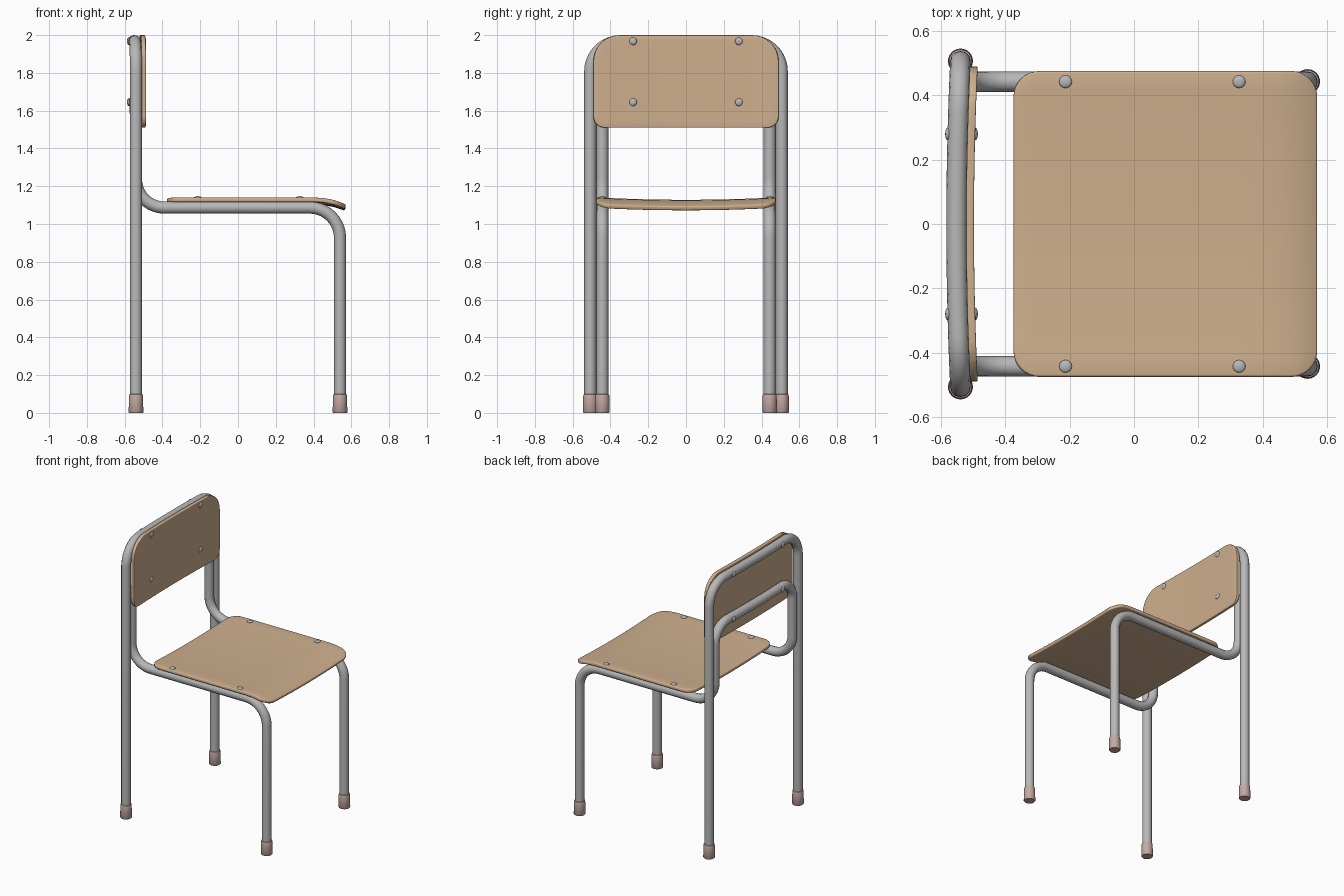
import bpy, bmesh, math
from mathutils import Vector, Matrix

if "Cube" in bpy.data.objects:
    bpy.data.objects.remove(bpy.data.objects["Cube"])

TUBE_R = 0.032
BOW = 0.012


def material(name, color):
    m = bpy.data.materials.new(name)
    m.diffuse_color = (*color, 1)
    m.use_nodes = True
    m.node_tree.nodes["Principled BSDF"].inputs["Base Color"].default_value = m.diffuse_color
    return m


wood = material("wood", (0.62, 0.43, 0.27))
rubber = material("rubber", (0.56, 0.40, 0.37))
steel = material("steel", (0.48, 0.48, 0.48))


def finish(name, mesh, mat, smooth=True):
    ob = bpy.data.objects.new(name, mesh)
    bpy.context.collection.objects.link(ob)
    mesh.materials.clear()
    mesh.materials.append(mat)
    for p in mesh.polygons:
        p.use_smooth = smooth
    return ob


def smooth_by_angle(ob, deg=40):
    bpy.ops.object.select_all(action='DESELECT')
    ob.select_set(True)
    bpy.context.view_layer.objects.active = ob
    bpy.ops.object.shade_smooth_by_angle(angle=math.radians(deg))


def bow(y, half):
    # backward bow of the back rest and its cross bars
    return -BOW * max(0, 1 - (y / half) ** 2)


def fillet(corners, radii, steps=10):
    # right-angle polyline with rounded corners
    pts = [corners[0]]
    for a, b, c, r in zip(corners, corners[1:], corners[2:], radii):
        u, v = (a - b).normalized(), (c - b).normalized()
        for i in range(steps + 1):
            t = math.pi / 2 * i / steps
            pts.append(b + u * r * (1 - math.sin(t)) + v * r * (1 - math.cos(t)))
    return pts + [corners[-1]]


def tube(name, half_corners, radii, bar_half):
    # half path on +y, mirrored to -y, with a bowed cross bar
    end = half_corners[-1]
    half = fillet([Vector(p) for p in half_corners] + [Vector((end[0], 0, end[2]))], radii)
    y0 = half[-2].y
    half = half[:-1] + [Vector((end[0], y0 * (1 - i / 6), end[2])) for i in range(1, 7)]
    pts = half + [Vector((p.x, -p.y, p.z)) for p in reversed(half[:-1])]
    cu = bpy.data.curves.new(name, 'CURVE')
    cu.dimensions = '3D'
    cu.bevel_depth = TUBE_R
    cu.bevel_resolution = 4
    cu.use_fill_caps = True
    sp = cu.splines.new('POLY')
    sp.points.add(len(pts) - 1)
    for q, p in zip(sp.points, pts):
        q.co = (p.x + bow(p.y, bar_half), p.y, p.z, 1)
    tmp = bpy.data.objects.new(name + "_curve", cu)
    mesh = bpy.data.meshes.new_from_object(tmp)
    bpy.data.objects.remove(tmp)
    smooth_by_angle(finish(name, mesh, steel))


def board(name, u0, u1, v0, v1, radii, shape, thick):
    # rounded outline, sliced into strips, bent by shape(u, v) and thickened
    bm = bmesh.new()
    verts = []
    for k, (cu, cv, su, sv) in enumerate([(u1, v1, 1, 1), (u0, v1, -1, 1), (u0, v0, -1, -1), (u1, v0, 1, -1)]):
        r = radii[k]
        for i in range(9):
            a = math.pi / 2 * (k + i / 8)
            verts.append(bm.verts.new((cu - su * r + r * math.cos(a), cv - sv * r + r * math.sin(a), 0)))
    bm.faces.new(verts)
    for axis, lo, hi in ((0, u0, u1), (1, v0, v1)):
        for i in range(1, 16):
            co, no = Vector((0, 0, 0)), Vector((0, 0, 0))
            co[axis], no[axis] = lo + (hi - lo) * i / 16, 1
            bmesh.ops.bisect_plane(bm, geom=bm.verts[:] + bm.edges[:] + bm.faces[:], plane_co=co, plane_no=no)
    bmesh.ops.remove_doubles(bm, verts=bm.verts, dist=0.0005)
    for v in bm.verts:
        v.co = shape(v.co.x, v.co.y)
    mesh = bpy.data.meshes.new(name)
    bm.to_mesh(mesh)
    bm.free()
    ob = finish(name, mesh, wood)
    so = ob.modifiers.new("thickness", 'SOLIDIFY')
    so.thickness = thick
    so.offset = -1
    be = ob.modifiers.new("rounded_edge", 'BEVEL')
    be.width = 0.007
    be.segments = 3
    be.limit_method = 'ANGLE'
    be.angle_limit = math.radians(50)
    smooth_by_angle(ob)


def rivet(name, loc, axis):
    # flattened dome head
    bm = bmesh.new()
    bmesh.ops.create_uvsphere(bm, u_segments=16, v_segments=10, radius=0.02)
    scale = [1, 1, 1]
    scale[axis] = 0.42
    bmesh.ops.transform(bm, verts=bm.verts, matrix=Matrix.Translation(loc) @ Matrix.Diagonal((*scale, 1)))
    mesh = bpy.data.meshes.new(name)
    bm.to_mesh(mesh)
    bm.free()
    finish(name, mesh, steel)


def foot(name, x, y):
    # lathed rubber cap
    prof = [(0, 0), (0.036, 0), (0.039, 0.004), (0.037, 0.09), (0.035, 0.098), (0.031, 0.1)]
    bm = bmesh.new()
    vs = [bm.verts.new((r, 0, z)) for r, z in prof]
    es = [bm.edges.new(p) for p in zip(vs, vs[1:])]
    bmesh.ops.spin(bm, geom=vs + es, cent=(0, 0, 0), axis=(0, 0, 1), angle=math.tau, steps=24)
    bmesh.ops.remove_doubles(bm, verts=bm.verts, dist=0.0001)
    bmesh.ops.recalc_face_normals(bm, faces=bm.faces)
    bmesh.ops.translate(bm, verts=bm.verts, vec=(x, y, 0))
    mesh = bpy.data.meshes.new(name)
    bm.to_mesh(mesh)
    bm.free()
    smooth_by_angle(finish(name, mesh, rubber))


# steel frames
tube("back_frame", [(-0.54, 0.507, 0.02), (-0.54, 0.507, 1.968)], [0.16], 0.507)
tube("seat_frame", [(0.54, 0.443, 0.02), (0.54, 0.443, 1.087), (-0.54, 0.443, 1.087),
                    (-0.54, 0.443, 1.645)], [0.16, 0.15, 0.13], 0.443)


# seat with dished middle and drooping front lip
def seat_shape(x, y):
    droop = 0.034 * (max(0, x - 0.40) / 0.17) ** 2
    return (x, y, 1.141 - 0.013 * (1 - (y / 0.475) ** 2) - droop)


board("seat", -0.375, 0.572, -0.475, 0.475, [0.08] * 4, seat_shape, 0.024)

# back rest, bowed to follow the frame
board("back_rest", -0.49, 0.49, 1.51, 2.0, [0.14, 0.14, 0.06, 0.06],
      lambda y, z: (-0.486 + bow(y, 0.5), y, z), 0.024)

# rivets and feet
for s, side in ((1, "left"), (-1, "right")):
    for x, n in ((-0.213, "rear"), (0.327, "front")):
        rivet(f"seat_rivet_{n}_{side}", (x, s * 0.443, 1.139), 2)
    for z, n in ((1.645, "lower"), (1.968, "upper")):
        b = bow(0.28, 0.5)
        rivet(f"back_rest_rivet_{n}_{side}", (-0.486 + b, s * 0.28, z), 0)
        rivet(f"frame_rivet_{n}_{side}", (-0.571 + b, s * 0.28, z), 0)
    foot(f"back_foot_{side}", -0.54, s * 0.507)
    foot(f"front_foot_{side}", 0.54, s * 0.443)
